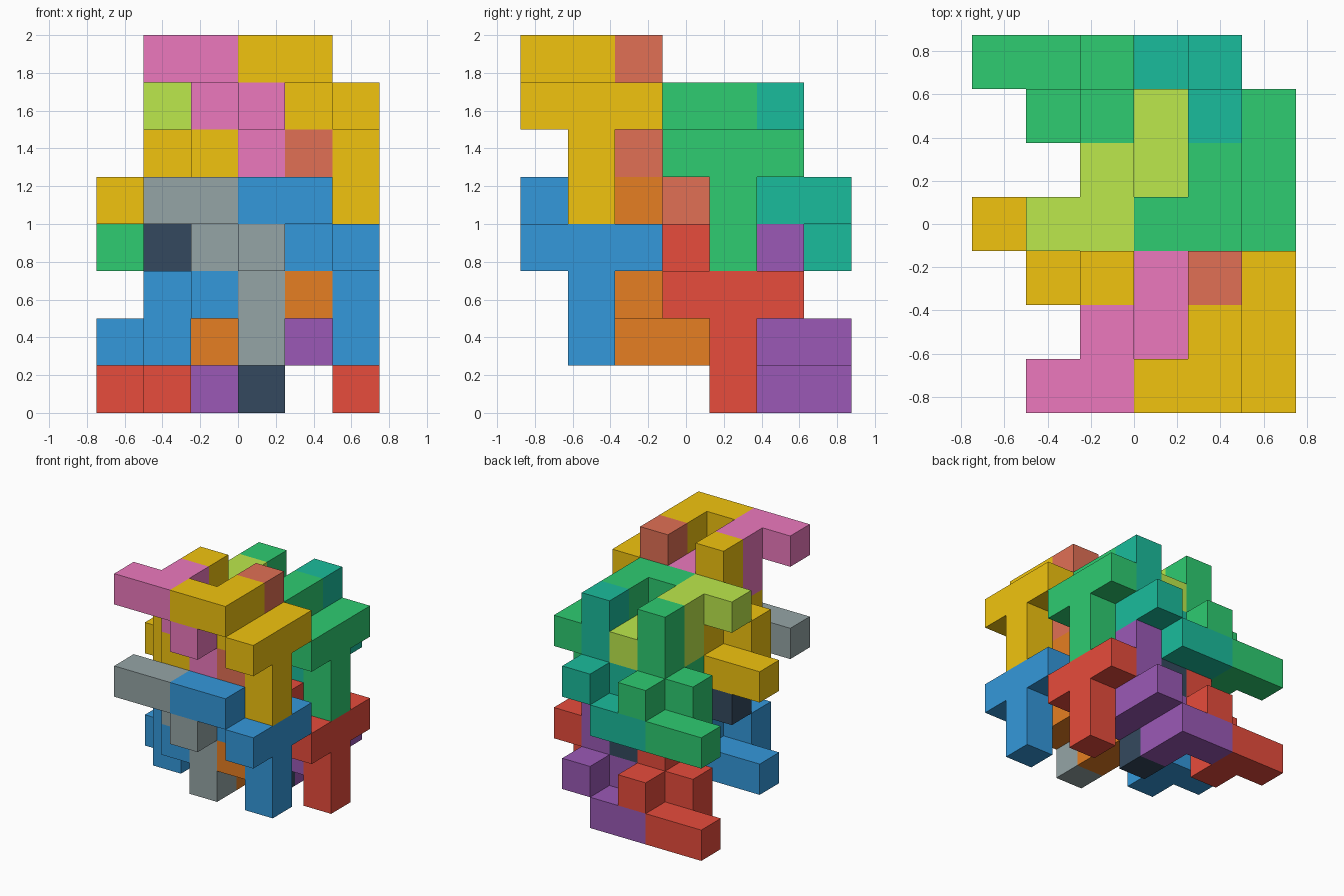
import bpy, bmesh

if "Cube" in bpy.data.objects:
    bpy.data.objects.remove(bpy.data.objects["Cube"])

S = 0.25                              # size of one cube
ORIGIN = (-0.75, -0.875, 0.0)         # corner of the whole grid

# One burr piece: a stepped arm ending in a T with a two-cube stem
ARM = [(1, 0, 3), (2, 0, 3), (2, 1, 3), (2, 1, 2)]
TEE = [(3, y, 2) for y in range(3)] + [(3, 1, 1), (3, 1, 0)]
PIECE = ARM + TEE


def shift(cells, d):
    return [tuple(a + b for a, b in zip(c, d)) for c in cells]


# The same piece turned half a turn about x
TURNED = [(x - 1, 3 - y, 3 - z) for x, y, z in PIECE]


def to_linear(v):
    return v / 12.92 if v <= 0.04045 else ((v + 0.055) / 1.055) ** 2.4


def make_material(name, hex_code):
    m = bpy.data.materials.new(name)
    rgb = [to_linear(int(hex_code[i:i + 2], 16) / 255) for i in (0, 2, 4)]
    m.diffuse_color = (*rgb, 1.0)
    m.use_nodes = True
    m.node_tree.nodes["Principled BSDF"].inputs["Base Color"].default_value = m.diffuse_color
    return m


def build_piece(name, cells, mat):
    """Outer skin of a set of cubes, with flat areas merged."""
    filled = set(cells)
    bm = bmesh.new()
    for cell in cells:
        for axis in range(3):
            b, c = (axis + 1) % 3, (axis + 2) % 3
            for side in (0, 1):
                near = list(cell)
                near[axis] += 2 * side - 1
                if tuple(near) in filled:
                    continue
                quad = []
                for db, dc in ((0, 0), (1, 0), (1, 1), (0, 1)):
                    p = list(cell)
                    p[axis] += side
                    p[b] += db
                    p[c] += dc
                    quad.append(bm.verts.new([o + S * v for o, v in zip(ORIGIN, p)]))
                bm.faces.new(quad if side else quad[::-1])
    bmesh.ops.remove_doubles(bm, verts=bm.verts[:], dist=1e-4)
    bmesh.ops.dissolve_limit(bm, angle_limit=0.01, verts=bm.verts[:], edges=bm.edges[:])
    mesh = bpy.data.meshes.new(name)
    bm.to_mesh(mesh)
    bm.free()
    mesh.materials.append(mat)
    obj = bpy.data.objects.new(name, mesh)
    bpy.context.collection.objects.link(obj)


# Four interlocking clusters: grid offset, then main / middle / turned colours
CLUSTERS = {
    "lower_front": ((0, 0, 1), "3498db", "95a5a6", "e67e22"),
    "upper_front": ((0, 0, 4), "f1c40f", "ec79bd", "e17055"),
    "lower_back": ((0, 3, 0), "e74c3c", "34495e", "9b59b6"),
    "upper_back": ((0, 3, 3), "2ecc71", "bce84c", "1abc9c"),
}

for label, (offset, main, middle, turned) in CLUSTERS.items():
    main_mat = make_material(label + "_main", main)
    middle_mat = make_material(label + "_middle", middle)
    turned_mat = make_material(label + "_turned", turned)
    parts = [
        ("right_piece", shift(PIECE, (2, 0, 0)), main_mat),
        ("middle_piece", PIECE, middle_mat),
        ("left_turned_piece", TURNED, main_mat),
        ("right_turned_piece", shift(TURNED, (2, 0, 0)), turned_mat),
    ]
    for part, cells, mat in parts:
        build_piece(f"{label}_{part}", shift(cells, offset), mat)
